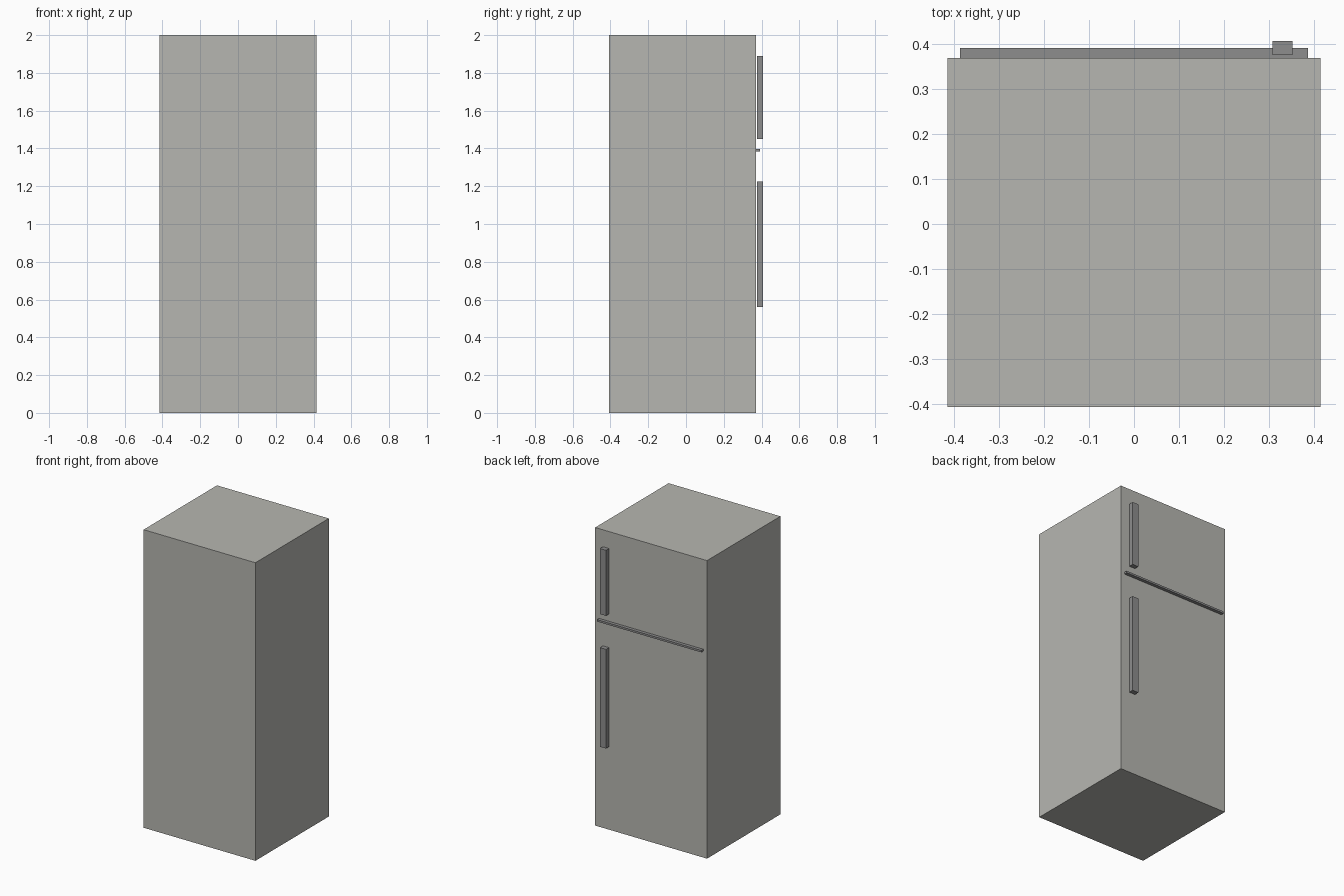
import bpy
from mathutils import Vector

default = bpy.data.objects.get("Cube")
if default:
    bpy.data.objects.remove(default, do_unlink=True)


def material(name, colour):
    mat = bpy.data.materials.new(name)
    mat.use_nodes = True
    mat.diffuse_color = (*colour, 1)
    mat.node_tree.nodes["Principled BSDF"].inputs["Base Color"].default_value = (*colour, 1)
    return mat


def box(name, low, high, mat):
    """Flat-shaded box spanning two opposite corners."""
    low, high = Vector(low), Vector(high)
    bpy.ops.mesh.primitive_cube_add(size=1, location=(low + high) / 2)
    obj = bpy.context.object
    obj.name = name
    obj.scale = high - low
    bpy.ops.object.transform_apply(location=False, rotation=False, scale=True)
    obj.data.materials.append(mat)
    return obj


enamel = material("warm grey enamel", (0.47, 0.47, 0.44))
metal = material("grey metal", (0.27, 0.27, 0.27))

# Cabinet
box("cabinet", (-0.415, -0.408, 0), (0.415, 0.37, 2), enamel)

# Trim strip between the freezer and fridge doors
box("door_divider", (-0.388, 0.369, 1.385), (0.387, 0.392, 1.398), metal)

# Door handles, standing just off the doors
for name, bottom, top in (("freezer_handle", 1.45, 1.89), ("fridge_handle", 0.56, 1.225)):
    box(name, (0.308, 0.376, bottom), (0.353, 0.408, top), metal)
